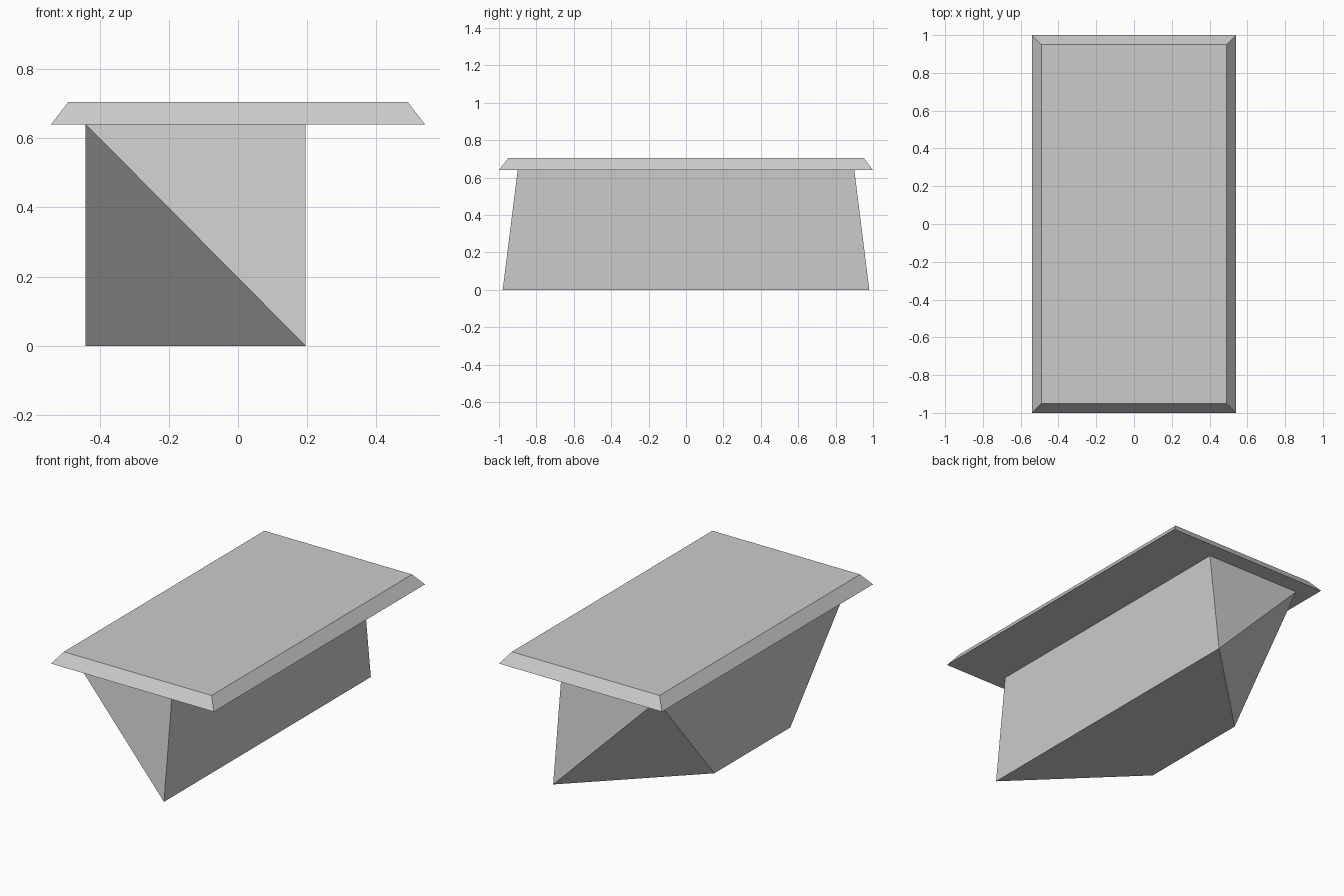
import bpy
import bmesh

if "Cube" in bpy.data.objects:
    bpy.data.objects.remove(bpy.data.objects["Cube"])

grey = bpy.data.materials.new("light grey")
grey.diffuse_color = (0.6, 0.6, 0.6, 1)
grey.use_nodes = True
grey.node_tree.nodes["Principled BSDF"].inputs["Base Color"].default_value = grey.diffuse_color


def solid(name, verts, faces):
    """Flat-faced closed part with outward normals."""
    bm = bmesh.new()
    vs = [bm.verts.new(v) for v in verts]
    for f in faces:
        bm.faces.new([vs[i] for i in f])
    bmesh.ops.recalc_face_normals(bm, faces=bm.faces)
    mesh = bpy.data.meshes.new(name)
    bm.to_mesh(mesh)
    bm.free()
    mesh.materials.append(grey)
    obj = bpy.data.objects.new(name, mesh)
    bpy.context.collection.objects.link(obj)
    return obj


def rectangle(x, y, z):
    return [(-x, -y, z), (x, -y, z), (x, y, z), (-x, y, z)]


# Top slab with bevelled edges
Z = 0.64
solid("top_slab",
      rectangle(0.54, 1.0, Z) + rectangle(0.49, 0.95, 0.705),
      [(0, 1, 2, 3), (4, 5, 6, 7)] +
      [(i, (i + 1) % 4, 4 + (i + 1) % 4, 4 + i) for i in range(4)])

# Base block: front corners (x, y, z), mirrored to the back
L, R = -0.44, 0.195
corners = [(L, -0.9, Z), (R, -0.9, Z), (R, -0.98, 0), (L, -0.36, 0)]
back = [(x, -y, z) for x, y, z in corners]
ends = [(0, 1, 2), (0, 2, 3), (4, 5, 6), (4, 6, 7)]
sides = [(i, (i + 1) % 4, 4 + (i + 1) % 4, 4 + i) for i in range(4)]
solid("base_block", corners + back, ends + sides)
